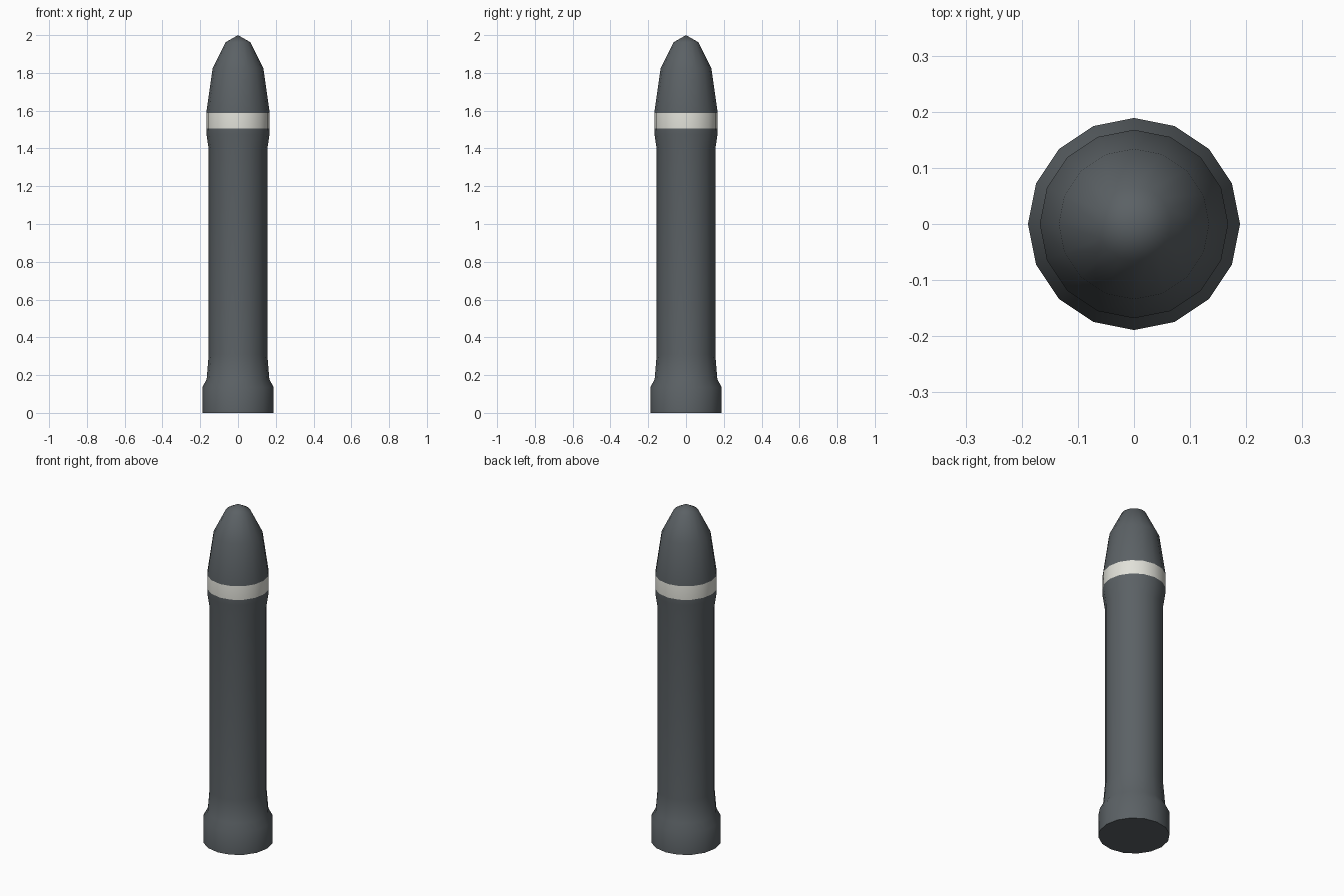
import bpy, bmesh, math

if "Cube" in bpy.data.objects:
    bpy.data.objects.remove(bpy.data.objects["Cube"])

SIDES = 16


def material(name, rgb):
    m = bpy.data.materials.new(name)
    m.diffuse_color = (*rgb, 1)
    m.use_nodes = True
    m.node_tree.nodes["Principled BSDF"].inputs["Base Color"].default_value = m.diffuse_color
    return m


dark = material("dark grey", (0.105, 0.12, 0.13))
pale = material("pale band", (0.75, 0.75, 0.69))

# Radius and height from the base to just below the tip
profile = [(0.189, 0.0), (0.189, 0.135), (0.166, 0.178), (0.155, 0.31),
           (0.155, 1.395), (0.167, 1.475), (0.168, 1.506), (0.168, 1.587),
           (0.134, 1.825), (0.066, 1.962)]

bm = bmesh.new()
rings = [[bm.verts.new((r * math.cos(a), r * math.sin(a), z))
          for a in (i * math.tau / SIDES for i in range(SIDES))]
         for r, z in profile]
for low, high in zip(rings, rings[1:]):
    for i in range(SIDES):
        j = (i + 1) % SIDES
        bm.faces.new((low[i], low[j], high[j], high[i]))

# Pointed tip and flat base
tip = bm.verts.new((0, 0, 2.0))
for i in range(SIDES):
    bm.faces.new((rings[-1][i], rings[-1][(i + 1) % SIDES], tip))
bm.faces.new(rings[0][::-1])

# Pale band below the nose
for f in bm.faces:
    f.material_index = int(1.51 < f.calc_center_median().z < 1.58)

mesh = bpy.data.meshes.new("rocket_body")
bm.to_mesh(mesh)
bm.free()
mesh.materials.append(dark)
mesh.materials.append(pale)
body = bpy.data.objects.new("rocket_body", mesh)
bpy.context.collection.objects.link(body)
bpy.context.view_layer.objects.active = body
body.select_set(True)
bpy.ops.object.shade_smooth_by_angle(angle=math.radians(50))
